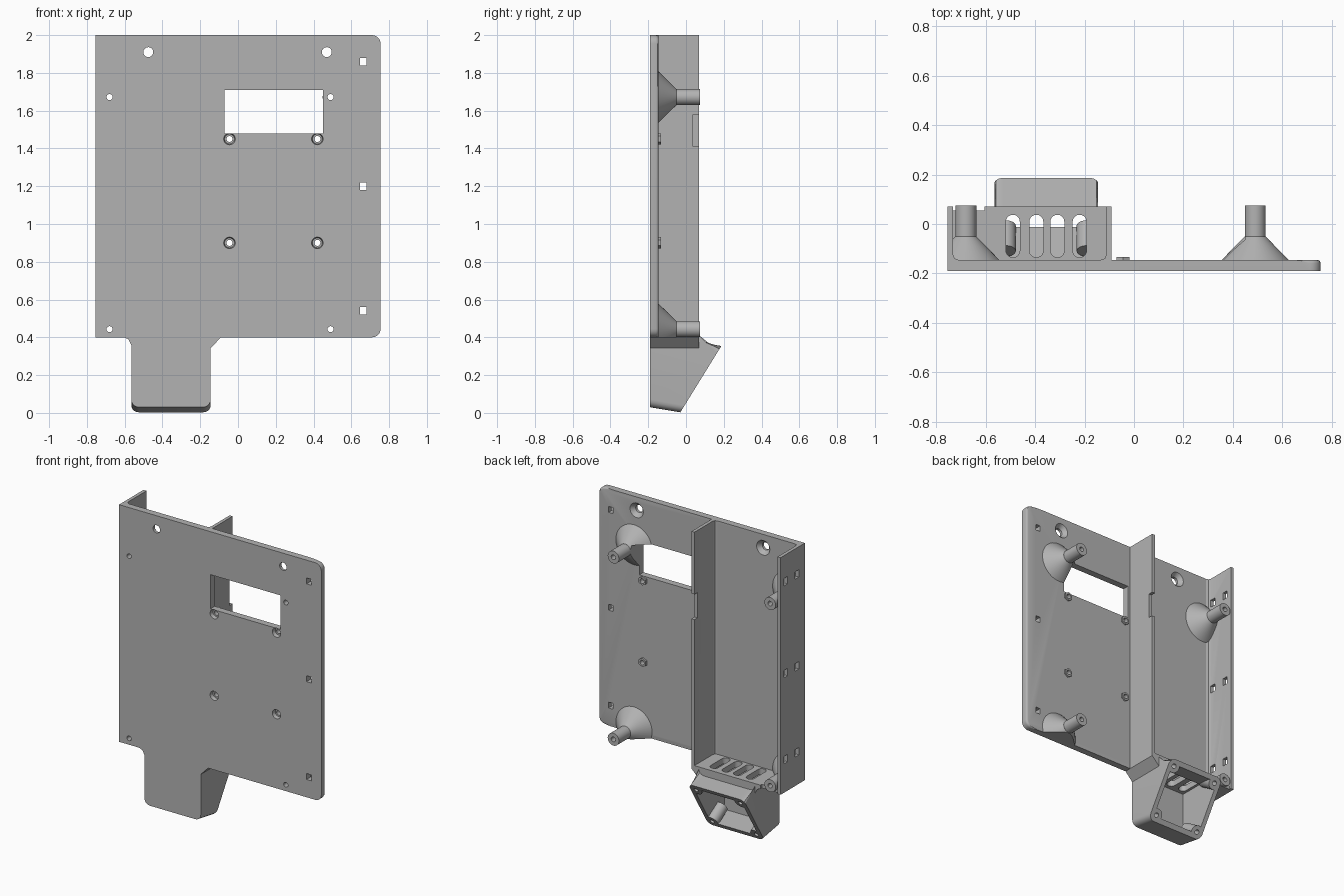
import bpy, bmesh, math
from mathutils import Vector

if "Cube" in bpy.data.objects:
    bpy.data.objects.remove(bpy.data.objects["Cube"])

GREY = bpy.data.materials.new("plain grey")
GREY.use_nodes = True
GREY.diffuse_color = (0.45, 0.45, 0.45, 1)
GREY.node_tree.nodes["Principled BSDF"].inputs["Base Color"].default_value = (0.45, 0.45, 0.45, 1)

FRONT, BACK, BASE, TOP, RIM = -0.19, -0.145, 0.4, 2.0, 0.07
PLACE = {"x": lambda u, v, w: (w, u, v),
         "y": lambda u, v, w: (u, w, v),
         "z": lambda u, v, w: (u, v, w)}


def finish(name, bm):
    bmesh.ops.recalc_face_normals(bm, faces=bm.faces)
    mesh = bpy.data.meshes.new(name)
    bm.to_mesh(mesh)
    bm.free()
    obj = bpy.data.objects.new(name, mesh)
    bpy.context.collection.objects.link(obj)
    mesh.materials.append(GREY)
    return obj


def prism(name, pts, axis, lo, hi, round_if=None, radius=0.0):
    """Extrude a profile along an axis, rounding the edges chosen by a rule."""
    bm = bmesh.new()
    ends = [[bm.verts.new(PLACE[axis](u, v, w)) for u, v in pts] for w in (lo, hi)]
    bm.faces.new(ends[0])
    bm.faces.new(ends[1])
    for i in range(len(pts)):
        j = (i + 1) % len(pts)
        bm.faces.new((ends[0][i], ends[0][j], ends[1][j], ends[1][i]))
    if round_if:
        edges = [e for e in bm.edges if round_if(e.verts[0].co, e.verts[1].co)]
        bmesh.ops.bevel(bm, geom=edges, offset=radius, segments=5, profile=0.5, affect="EDGES")
    return finish(name, bm)


def box(name, x, y, z):
    return prism(name, [(x[0], y[0]), (x[1], y[0]), (x[1], y[1]), (x[0], y[1])], "z", *z)


def rod(name, start, end, r1, r2=None, sides=32):
    """Cylinder or cone between two points."""
    start, end = Vector(start), Vector(end)
    d = end - start
    bm = bmesh.new()
    bmesh.ops.create_cone(bm, cap_ends=True, segments=sides, radius1=r1,
                          radius2=r1 if r2 is None else r2, depth=d.length)
    bm.transform(d.to_track_quat("Z", "Y").to_matrix().to_4x4())
    bmesh.ops.translate(bm, verts=bm.verts, vec=(start + end) / 2)
    return finish(name, bm)


def boolean(target, tools, op="DIFFERENCE"):
    bpy.context.view_layer.objects.active = target
    for tool in tools:
        mod = target.modifiers.new("cut", "BOOLEAN")
        mod.operation, mod.object, mod.solver = op, tool, "EXACT"
        bpy.ops.object.modifier_apply(modifier=mod.name)


cutters, parts = [], []


def cutter(obj):
    cutters.append(obj)
    obj.hide_render = True
    return obj


# Front plate with rounded free corners and softened back edge
plate = prism("front_plate", [(-0.755, BASE), (0.755, BASE), (0.755, TOP), (-0.755, TOP)],
              "y", FRONT, BACK,
              lambda a, b: a.x > 0.7 and b.x > 0.7 and abs(a.y - b.y) > 0.01, 0.045)
bpy.context.view_layer.objects.active = plate
bm = bmesh.new()
bm.from_mesh(plate.data)
rim = [e for e in bm.edges if all(v.co.y > BACK - 0.001 and v.co.x > -0.75 for v in e.verts)]
bmesh.ops.bevel(bm, geom=rim, offset=0.014, segments=3, profile=0.5, affect="EDGES")
bm.to_mesh(plate.data)
bm.free()
parts.append(plate)

# Plate openings
window = cutter(box("window_cutter", (-0.072, 0.45), (-0.3, 0.2), (1.48, 1.71)))
plate_cuts = [window]
for z in (1.86, 1.2, 0.54):
    plate_cuts.append(cutter(box("slot_cutter", (0.645, 0.68), (-0.3, 0), (z - 0.02, z + 0.02))))
for x in (-0.475, 0.47):
    plate_cuts.append(cutter(rod("hole_cutter", (x, -0.3, 1.91), (x, 0, 1.91), 0.026)))
    plate_cuts.append(cutter(rod("sink_cutter", (x, -0.172, 1.91), (x, BACK + 0.003, 1.91), 0.026, 0.052)))

# Countersunk screw holes with small hexagonal bosses behind
for x in (-0.045, 0.42):
    for z in (1.45, 0.9):
        hole = cutter(rod("screw_cutter", (x, -0.3, z), (x, 0, z), 0.016, sides=24))
        sink = cutter(rod("screw_sink_cutter", (x, FRONT - 0.002, z), (x, -0.165, z), 0.031, 0.026))
        boss = rod("screw_boss", (x, BACK - 0.01, z), (x, BACK + 0.012, z), 0.03, sides=6)
        boolean(boss, [hole, window])
        plate_cuts += [hole, sink]
        parts.append(boss)

# Standoffs with flared feet, trimmed to the plate outline
trim = cutter(box("trim_cutter", (-0.755, 0.755), (-0.3, 0.3), (BASE, TOP)))
for x in (-0.68, 0.49):
    for z in (1.672, 0.443):
        hole = cutter(rod("standoff_hole_cutter", (x, -0.3, z), (x, 0.3, z), 0.016, sides=24))
        foot = rod("standoff_foot", (x, BACK - 0.002, z), (x, -0.05, z), 0.137, 0.042, 48)
        post = rod("standoff_post", (x, -0.052, z), (x, 0.075, z), 0.042)
        boolean(foot, [trim], "INTERSECT")
        boolean(foot, [window, hole])
        boolean(post, [hole])
        plate_cuts.append(hole)
        parts += [foot, post]
boolean(plate, plate_cuts)

# Outer wall with two columns of tie slots
outer = prism("outer_wall", [(-0.755, FRONT), (-0.71, BACK), (-0.726, BACK + 0.006),
                             (-0.732, BACK + 0.022), (-0.732, RIM), (-0.755, RIM)], "z", BASE, TOP)
for y in (-0.105, 0.015):
    for z in (1.82, 1.2, 0.62):
        boolean(outer, [cutter(box("tie_cutter", (-0.8, -0.715), (y - 0.02, y + 0.02), (z - 0.025, z + 0.025)))])
parts.append(outer)

# Inner wall with an edge notch
inner = prism("inner_wall", [(-0.09, BACK - 0.01), (-0.09, RIM), (-0.112, RIM), (-0.112, BACK + 0.022),
                             (-0.118, BACK + 0.006), (-0.134, BACK), (-0.134, BACK - 0.01)], "z", BASE, TOP)
boolean(inner, [cutter(box("notch_cutter", (-0.2, 0), (0.038, 0.2), (1.41, 1.58)))])
parts.append(inner)

# Duct floor, collar and slanted fan housing
L, R = -0.565, -0.145
floor = box("duct_floor", (-0.745, -0.59), (BACK - 0.01, 0.055), (BASE, 0.425))
collar = prism("duct_collar", [(-0.605, 0.425), (-0.605, BASE), (-0.58, 0.39), (L, 0.36), (L, 0.335),
                               (R, 0.335), (R, 0.343), (-0.09, BASE), (-0.09, 0.425)], "y", FRONT, RIM)
outline = [(FRONT, 0.41), (FRONT, 0.03), (-0.03, 0.003), (0.187, 0.354), (RIM, 0.374), (RIM, 0.41)]


def housing_corner(a, b):
    low = max(a.z, b.z) < 0.05
    high = min(a.y, b.y) > 0.06 and 0.34 < min(a.z, b.z) and max(a.z, b.z) < 0.38
    return abs(a.x - b.x) < 0.001 and (low or high)


housing = prism("fan_housing", outline, "x", L, R, housing_corner, 0.04)

# Hollow of the housing, leaving screw posts in its corners
hollow = cutter(prism("hollow_cutter", [(-0.16, 0.385), (-0.16, 0.06), (-0.012, 0.032), (0.04, 0.0),
                                        (0.23, 0.29), (0.168, 0.328), (0.05, 0.35), (0.04, 0.385)],
                      "x", L + 0.03, R - 0.03))
centre = Vector(((L + R) / 2, 0.0785, 0.1785))
along = Vector((0, 0.217, 0.351)).normalized()
normal = Vector((0, along.z, -along.y))
posts, post_holes = [], []
for sx in (-1, 1):
    for st in (-1, 1):
        p = centre + along * st * 0.163 + Vector((sx * 0.165, 0, 0))
        posts.append(cutter(rod("post_shape", p - normal * 0.12, p, 0.042)))
        post_holes.append(cutter(rod("post_hole_cutter", p - normal * 0.06, p + normal * 0.05, 0.015, sides=20)))
boolean(hollow, posts)

# Air slots with rounded back ends
slots = []
for x in (-0.49, -0.395, -0.31, -0.22):
    slots.append(cutter(prism("air_slot_cutter", [(x - 0.028, -0.135), (x + 0.028, -0.135), (x + 0.028, 0.037),
                                                  (x - 0.028, 0.037)], "z", 0.36, 0.5,
                              lambda a, b: abs(a.z - b.z) > 0.1, 0.027)))
boolean(collar, [hollow] + slots)
boolean(housing, [hollow] + post_holes + slots)
parts += [floor, collar, housing]

for obj in cutters:
    bpy.data.objects.remove(obj)

# Smooth the round surfaces, keep edges sharp
bpy.ops.object.select_all(action="DESELECT")
for obj in parts:
    obj.select_set(True)
bpy.context.view_layer.objects.active = plate
bpy.ops.object.shade_smooth_by_angle(angle=math.radians(30))
